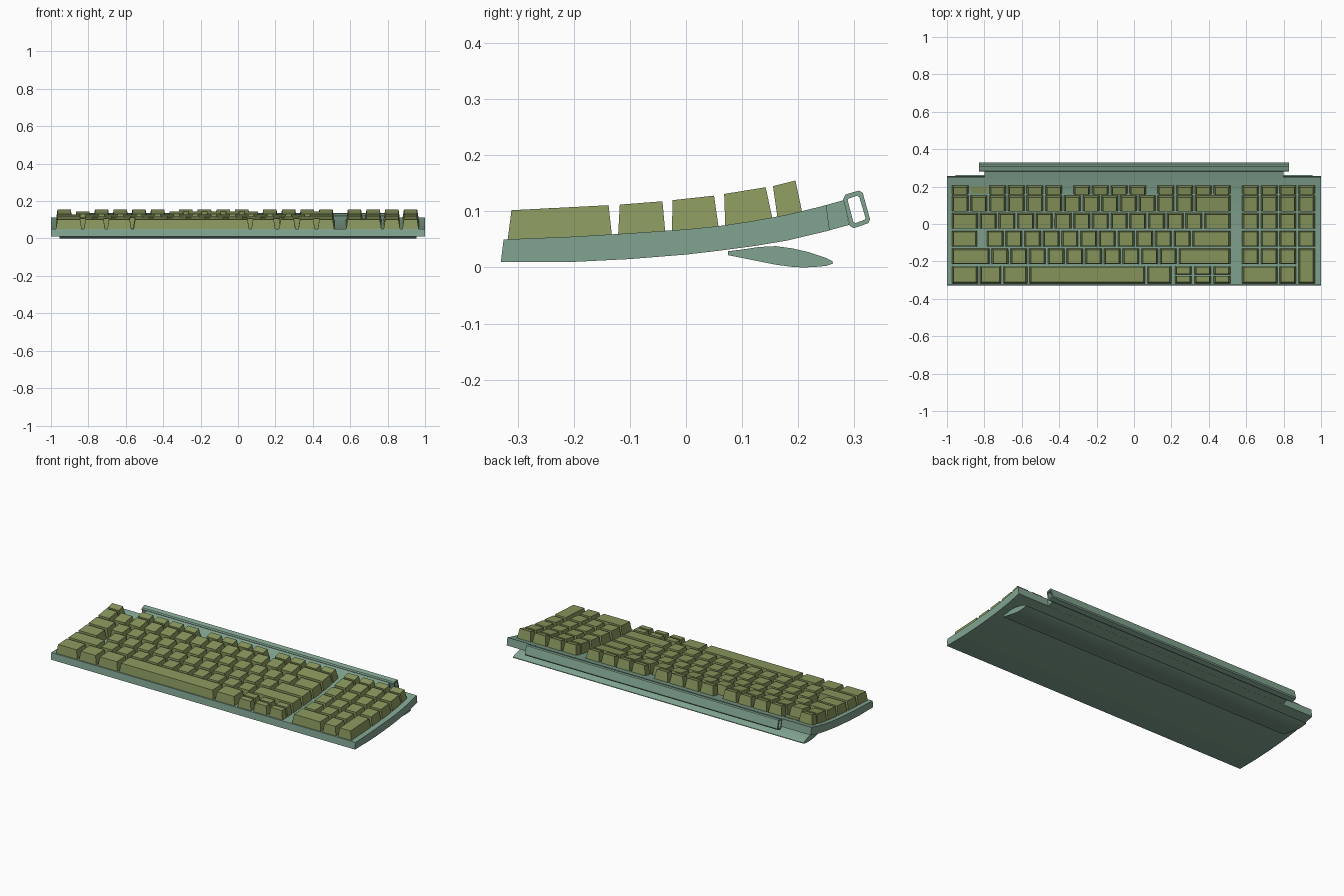
import bpy, bmesh

if "Cube" in bpy.data.objects:
    bpy.data.objects.remove(bpy.data.objects["Cube"])


def material(name, rgb):
    m = bpy.data.materials.new(name)
    m.diffuse_color = (*rgb, 1)
    m.use_nodes = True
    m.node_tree.nodes["Principled BSDF"].inputs["Base Color"].default_value = m.diffuse_color
    return m


TEAL = material("teal_plastic", (0.22, 0.37, 0.28))
OLIVE = material("olive_plastic", (0.25, 0.31, 0.11))


def finish(name, bm, mat, smooth=False):
    bmesh.ops.recalc_face_normals(bm, faces=bm.faces)
    me = bpy.data.meshes.new(name)
    bm.to_mesh(me)
    bm.free()
    ob = bpy.data.objects.new(name, me)
    bpy.context.collection.objects.link(ob)
    me.materials.append(mat)
    if smooth:
        bpy.ops.object.select_all(action='DESELECT')
        ob.select_set(True)
        bpy.context.view_layer.objects.active = ob
        bpy.ops.object.shade_smooth_by_angle(angle=0.6)
    return ob


def prism(name, profile, x0, x1, mat, hole=None, smooth=False):
    """Extrude a (y, z) profile along x; a hole profile makes an open tube."""
    bm = bmesh.new()
    loops = []
    for prof in ([profile, hole] if hole else [profile]):
        ends = [[bm.verts.new((x, y, z)) for y, z in prof] for x in (x0, x1)]
        loops.append(ends)
        n = len(prof)
        for i in range(n):
            j = (i + 1) % n
            bm.faces.new((ends[0][i], ends[0][j], ends[1][j], ends[1][i]))
    for e in (0, 1):
        if hole:
            a, b = loops[0][e], loops[1][e]
            for i in range(len(a)):
                j = (i + 1) % len(a)
                bm.faces.new((a[i], a[j], b[j], b[i]))
        else:
            bm.faces.new(loops[0][e])
    return finish(name, bm, mat, smooth)


# Curved base plate
TOP = [(-0.325, .050), (-0.2, .055), (-0.1, .061), (0, .068), (0.06, .074),
       (0.12, .083), (0.18, .094), (0.25, .111)]
BOTTOM = [(-0.33, .010), (-0.2, .010), (-0.1, .015), (0, .023), (0.06, .030),
          (0.12, .038), (0.18, .048), (0.256, .066)]
prism("base_plate", TOP + BOTTOM[::-1], -1, 1, TEAL)

# Narrower rear tongue and the hollow rail behind it
prism("rear_tongue", [(0.24, .1085), (0.281, .120), (0.291, .076), (0.246, .0637)],
      -0.8, 0.8, TEAL)
RAIL = [(0.280, .122), (0.284, .130), (0.308, .137), (0.315, .133),
        (0.328, .086), (0.325, .079), (0.299, .070), (0.292, .074)]
RAIL_HOLE = [(0.288, .120), (0.290, .123), (0.305, .128), (0.309, .125),
             (0.320, .088), (0.318, .085), (0.302, .079), (0.298, .082)]
prism("rear_rail", RAIL, -0.83, 0.83, TEAL, hole=RAIL_HOLE)

# Wing-shaped foot bar under the rear
FOOT = [(0.075, .022), (0.075, .029), (0.10, .032), (0.13, .0365), (0.16, .038),
        (0.19, .034), (0.22, .027), (0.25, .017), (0.261, .011), (0.262, .007),
        (0.25, .003), (0.23, .001), (0.21, 0), (0.19, .001), (0.16, .005), (0.12, .013)]
prism("foot_bar", FOOT, -0.955, 0.955, TEAL, smooth=True)


def plate_z(y):
    for (y0, z0), (y1, z1) in zip(TOP, TOP[1:]):
        if y <= y1:
            return z0 + (z1 - z0) * (y - y0) / (y1 - y0)
    return TOP[-1][1]


# Rows: base front/back y, then top front y,z and top back y,z
ROWS = {
    1: (0.163, 0.207, 0.155, .145, 0.195, .155),
    2: (0.070, 0.154, 0.068, .131, 0.142, .143),
    3: (-0.025, 0.058, -0.024, .120, 0.050, .128),
    4: (-0.121, -0.037, -0.118, .112, -0.042, .118),
    5: (-0.215, -0.132, -0.212, .107, -0.138, .111),
    6: (-0.318, -0.226, -0.311, .102, -0.230, .1063),
    "upper": (-0.269, -0.226, -0.267, .1043, -0.230, .1063),
    "lower": (-0.318, -0.277, -0.311, .102, -0.279, .1038),
    "tall": (-0.318, -0.132, -0.311, .102, -0.138, .111),
}
UNIT, LEFT = 0.1, -0.974


def key(row, u, w):
    """Tapered key, u and w in key widths from the left edge."""
    b0, b1, t0, z0, t1, z1 = ROWS[row]
    x0, x1, t = LEFT + u * UNIT, LEFT + (u + w) * UNIT - 0.011, 0.009
    zb0, zb1 = plate_z(b0) - .002, plate_z(b1) - .002
    bm = bmesh.new()
    v = [bm.verts.new(c) for c in (
        (x0, b0, zb0), (x1, b0, zb0), (x1, b1, zb1), (x0, b1, zb1),
        (x0 + t, t0, z0), (x1 - t, t0, z0), (x1 - t, t1, z1), (x0 + t, t1, z1))]
    for f in ((3, 2, 1, 0), (4, 5, 6, 7), (0, 1, 5, 4),
              (1, 2, 6, 5), (2, 3, 7, 6), (3, 0, 4, 7)):
        bm.faces.new([v[i] for i in f])
    finish(f"key_row_{row}", bm, OLIVE)


# Main block: key widths for each row, left to right
LAYOUT = {
    2: [1] * 13 + [2],
    3: [1.5] + [1] * 12 + [1.5],
    4: [1.87] + [1] * 11 + [2.13],
    5: [2.13] + [1] * 10 + [2.87],
    6: [1.5, 1.25, 1.4, 6.3, 1.4],
}
for row, widths in LAYOUT.items():
    u = 0
    for i, w in enumerate(widths):
        key(row, u, 1.47 if (row, i) == (4, 0) else w)
        u += w

# Function row in separated groups
for start, count in ((0, 1), (2, 4), (6.5, 4), (11, 4)):
    for i in range(count):
        key(1, start + i, 1)

# Flat blank cover beside the first function key
prism("blank_cover", [(0.163, plate_z(0.163) + .002), (0.2, plate_z(0.2) + .002),
                      (0.2, plate_z(0.2) - .003), (0.163, plate_z(0.163) - .003)],
      -0.872, -0.785, OLIVE)

# Half-height arrow cluster
for row in ("upper", "lower"):
    for i in range(3):
        key(row, 11.93 + i * 1.035, 1)

# Number pad
for row in (1, 2, 3, 4, 5):
    for i in range(3 if row == 5 else 4):
        key(row, 15.52 + i, 1)
key(6, 15.52, 2)
key(6, 17.52, 1)
key("tall", 18.52, 1)
